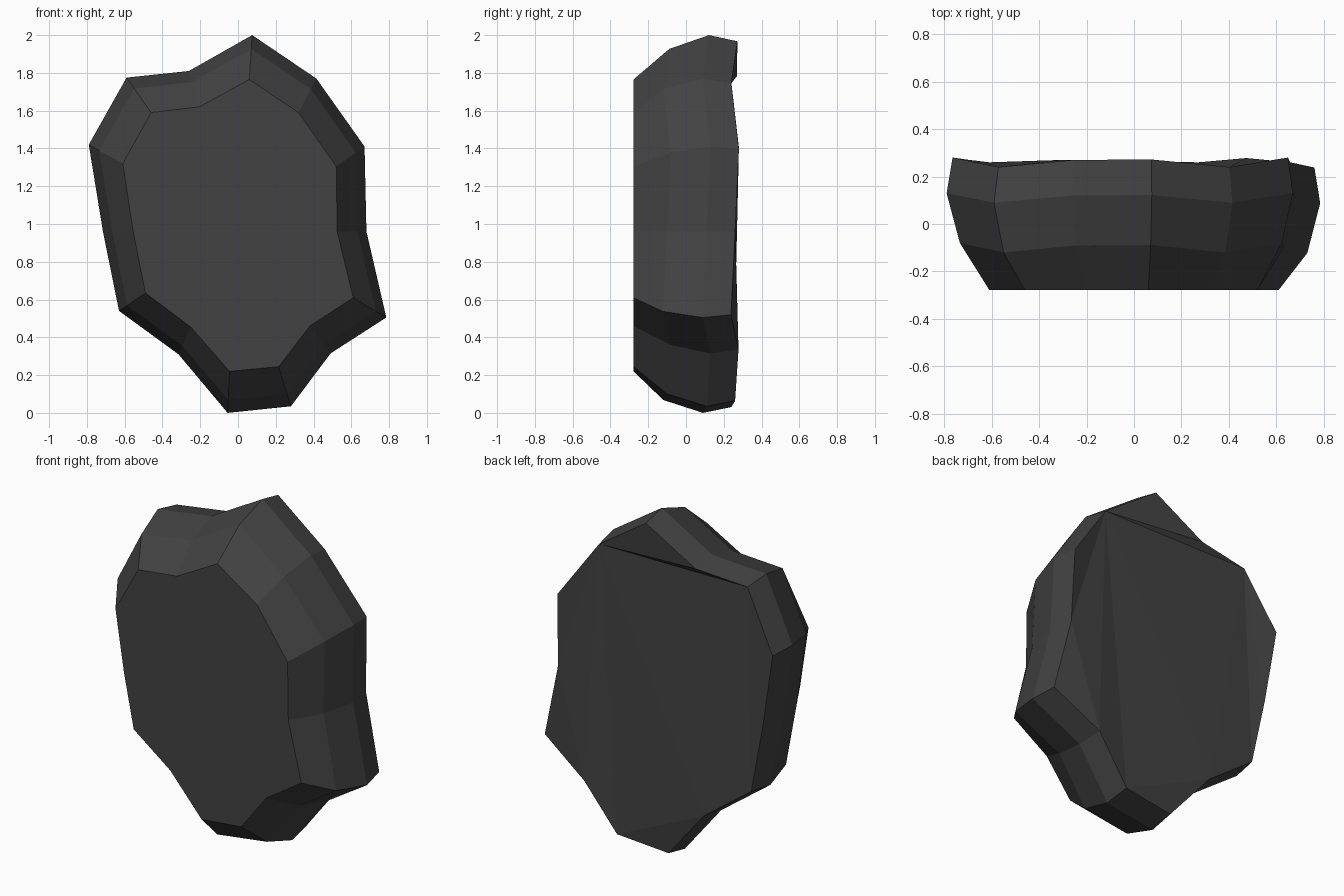
import bpy, bmesh

# Each rim station: front-face x, z, widest-ring x, z, depth wobble
STATIONS = [
    (0.06, 1.765, 0.075, 2.0, 0.012), (0.32, 1.59, 0.415, 1.77, -0.02),
    (0.52, 1.305, 0.67, 1.41, 0.02), (0.525, 0.96, 0.68, 0.96, 0.0),
    (0.61, 0.61, 0.785, 0.505, -0.022), (0.38, 0.46, 0.49, 0.315, 0.018),
    (0.215, 0.245, 0.28, 0.035, 0.0), (-0.045, 0.22, -0.055, 0.0, -0.02),
    (-0.25, 0.455, -0.315, 0.31, 0.01), (-0.49, 0.635, -0.63, 0.54, 0.0),
    (-0.555, 0.96, -0.715, 0.96, 0.01), (-0.61, 1.32, -0.79, 1.42, 0.02),
    (-0.46, 1.59, -0.59, 1.775, -0.02), (-0.205, 1.62, -0.26, 1.81, 0.01),
]
# Rings front to back: blend from front outline to widest, depth, wobble amount
RINGS = [(0.0, -0.278, 0), (0.69, -0.10, 1), (1.0, 0.11, 1), (0.86, 0.26, 1)]

bm = bmesh.new()
rings = []
for t, y, w in RINGS:
    rings.append([bm.verts.new((fx + (wx - fx) * t, y + d * w, fz + (wz - fz) * t))
                  for fx, fz, wx, wz, d in STATIONS])

# Bevelled rim
n = len(STATIONS)
for a, b in zip(rings, rings[1:]):
    for i in range(n):
        j = (i + 1) % n
        bm.faces.new((a[i], a[j], b[j], b[i]))

# Flat front and slightly uneven back
bm.faces.new(rings[0])
back = bm.faces.new(rings[-1])
bmesh.ops.triangulate(bm, faces=[back])
bmesh.ops.recalc_face_normals(bm, faces=bm.faces)

mesh = bpy.data.meshes.new("stone_slab")
bm.to_mesh(mesh)
bm.free()
stone = bpy.data.materials.new("dark grey stone")
stone.diffuse_color = (0.055, 0.055, 0.055, 1)
mesh.materials.append(stone)
slab = bpy.data.objects.new("stone_slab", mesh)
bpy.context.collection.objects.link(slab)
